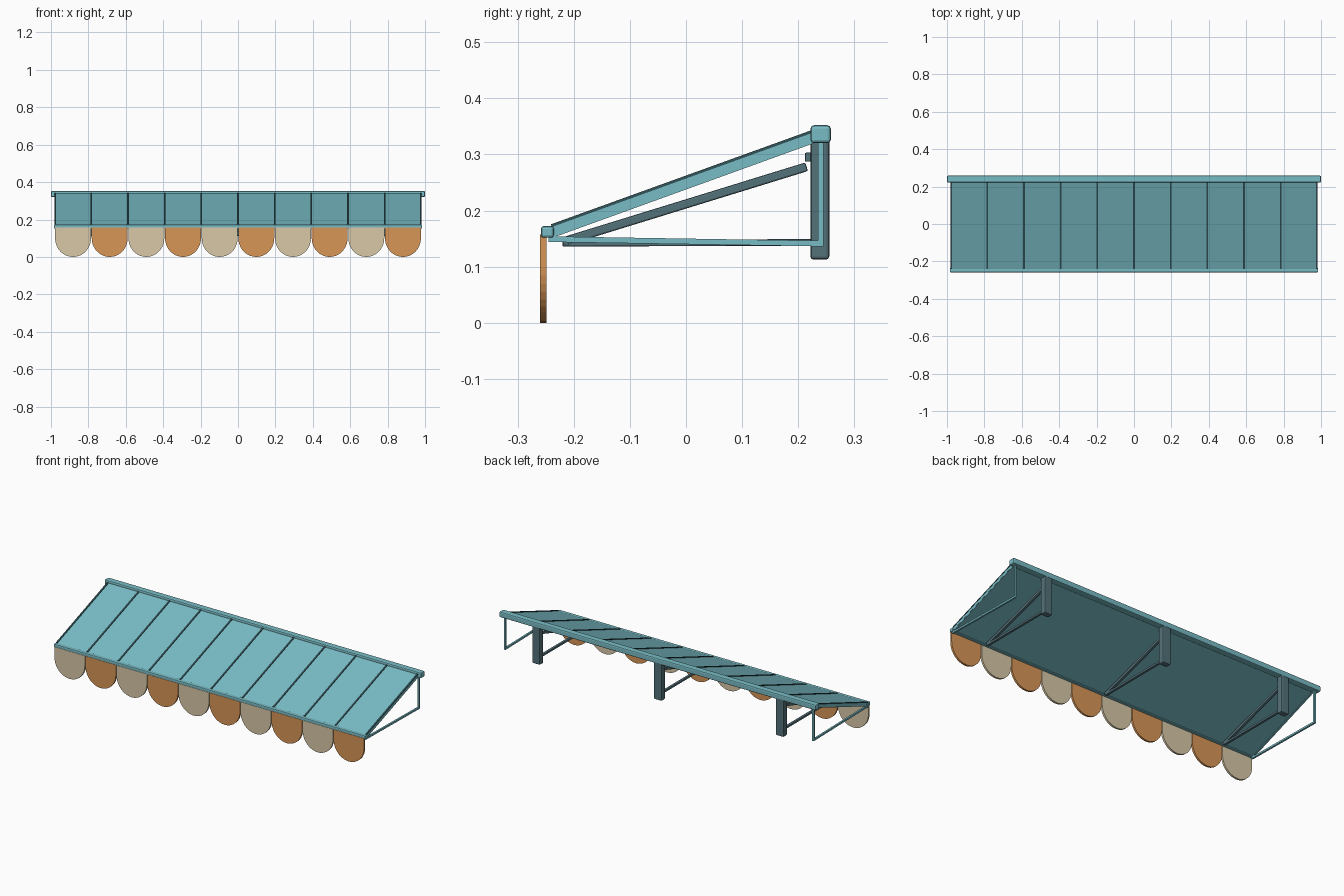
import bpy, bmesh, math
from mathutils import Vector, Matrix

cube = bpy.data.objects.get("Cube")
if cube:
    bpy.data.objects.remove(cube, do_unlink=True)


def material(name, rgb):
    """Flat colour given as sRGB bytes, stored linear."""
    lin = [((c / 255 + 0.055) / 1.055) ** 2.4 for c in rgb] + [1]
    m = bpy.data.materials.new(name)
    m.use_nodes = True
    m.diffuse_color = lin
    m.node_tree.nodes["Principled BSDF"].inputs["Base Color"].default_value = lin
    return m


TEAL = material("teal", (121, 188, 197))
SEAM = material("dark seam", (50, 84, 90))
SLATE = material("slate metal", (84, 114, 122))
TAN = material("tan cloth", (216, 200, 167))
ORANGE = material("orange cloth", (216, 150, 87))


def add_object(name, bm, mat, bevel=0):
    bmesh.ops.recalc_face_normals(bm, faces=bm.faces)
    me = bpy.data.meshes.new(name)
    bm.to_mesh(me)
    bm.free()
    me.materials.append(mat)
    ob = bpy.data.objects.new(name, me)
    bpy.context.collection.objects.link(ob)
    if bevel:
        mod = ob.modifiers.new("bevel", "BEVEL")
        mod.width, mod.segments = bevel, 2
    return ob


def box(name, centre, size, mat, bevel=0):
    bm = bmesh.new()
    bmesh.ops.create_cube(bm, size=1, matrix=Matrix.Translation(centre) @ Matrix.Diagonal((*size, 1)))
    return add_object(name, bm, mat, bevel)


def beam(name, x, start, end, width, thick, mat, bevel=0):
    """Bar lying in the plane of constant x, from start to end given as (y, z)."""
    a, b = Vector((x, *start)), Vector((x, *end))
    d = b - a
    bm = bmesh.new()
    turn = Matrix.Rotation(math.atan2(d.z, d.y), 4, "X")
    bmesh.ops.create_cube(bm, size=1, matrix=Matrix.Translation((a + b) / 2) @ turn
                          @ Matrix.Diagonal((width, d.length, thick, 1)))
    return add_object(name, bm, mat, bevel)


HALF = 0.98
COUNT = 10
STEP = 2 * HALF / COUNT
FRONT, BACK = (-0.245, 0.162), (0.235, 0.335)

# Sloping roof sheet, back rail and front rail
beam("canopy", 0, FRONT, BACK, 2 * HALF, 0.016, TEAL)
box("back_rail", (0, 0.24, 0.336), (2, 0.036, 0.032), TEAL, 0.006)
box("front_rail", (0, -0.247, 0.162), (1.97, 0.023, 0.021), TEAL, 0.005)

# Dark raised seams between the roof panels
for i in range(COUNT + 1):
    x = max(-HALF + 0.003, min(HALF - 0.003, -HALF + i * STEP))
    beam(f"seam_{i}", x, (-0.24, 0.173), (0.225, 0.341), 0.009, 0.005, SEAM)


# Hanging cloth scallops, alternating colours
def scallop(name, x, mat):
    half, mid, top, steps = STEP / 2 - 0.002, 0.1, 0.157, 20
    outline = [(x + half, top)]
    for k in range(steps + 1):
        a = -math.pi * k / steps
        outline.append((x + half * math.cos(a), mid + mid * math.sin(a)))
    outline.append((x - half, top))
    bm = bmesh.new()
    face = bm.faces.new([bm.verts.new((px, -0.26, pz)) for px, pz in outline])
    out = bmesh.ops.extrude_face_region(bm, geom=[face])
    verts = [g for g in out["geom"] if isinstance(g, bmesh.types.BMVert)]
    bmesh.ops.translate(bm, vec=(0, 0.011, 0), verts=verts)
    add_object(name, bm, mat)


for i in range(COUNT):
    scallop(f"scallop_{i}", -HALF + (i + 0.5) * STEP, ORANGE if i % 2 else TAN)

# Thin triangular frame at each end
for side, s in (("left", 1), ("right", -1)):
    x = s * 0.974
    beam(f"{side}_end_lower_rod", x, (-0.245, 0.149), (0.245, 0.141), 0.01, 0.01, TEAL)
    beam(f"{side}_end_slope_rod", x, (-0.24, 0.156), (0.23, 0.326), 0.01, 0.01, TEAL)
    box(f"{side}_end_upright", (x, 0.24, 0.232), (0.01, 0.01, 0.19), TEAL)

# Wall brackets: post, diagonal strut, lower arm and mounting block
for side, x in (("left", 0.77), ("middle", 0), ("right", -0.77)):
    box(f"{side}_post", (x, 0.2385, 0.22), (0.05, 0.034, 0.215), SLATE, 0.006)
    beam(f"{side}_strut", x, (-0.22, 0.144), (0.215, 0.278), 0.016, 0.016, SLATE, 0.003)
    beam(f"{side}_arm", x, (-0.22, 0.142), (0.225, 0.143), 0.014, 0.012, SLATE, 0.002)
    box(f"{side}_mount", (x, 0.218, 0.295), (0.03, 0.012, 0.016), SLATE, 0.002)
